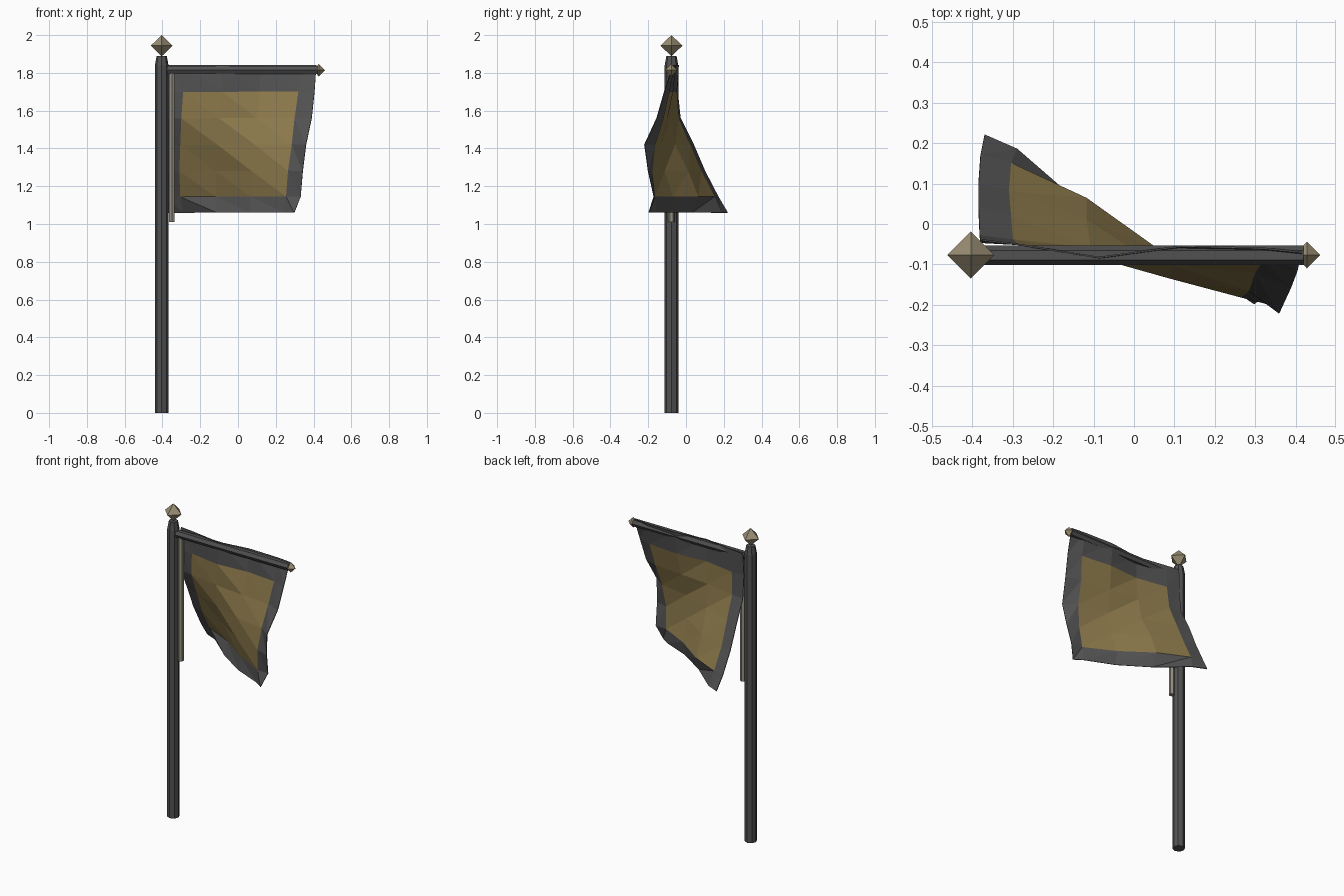
import bpy, bmesh
from math import pi
from mathutils import Matrix

if "Cube" in bpy.data.objects:
    bpy.data.objects.remove(bpy.data.objects["Cube"])


def mat(name, rgb):
    m = bpy.data.materials.new(name)
    m.diffuse_color = (*rgb, 1)
    m.use_nodes = True
    m.node_tree.nodes["Principled BSDF"].inputs["Base Color"].default_value = m.diffuse_color
    return m


IRON = mat("iron", (0.085, 0.083, 0.083))
BRASS = mat("brass", (0.32, 0.27, 0.17))
GREY = mat("grey_cloth", (0.085, 0.083, 0.083))
GOLD = mat("gold_cloth", (0.26, 0.19, 0.07))
WOOD = mat("pale_rod", (0.30, 0.28, 0.23))


def finish(bm, name, *mats):
    me = bpy.data.meshes.new(name)
    bm.to_mesh(me)
    bm.free()
    ob = bpy.data.objects.new(name, me)
    bpy.context.collection.objects.link(ob)
    for m in mats:
        me.materials.append(m)
    return ob


def turned(name, profile, sides, loc, material, rot=None, turn=0.0):
    """Stack rings (radius, height) along z, bridge them, then place."""
    bm = bmesh.new()
    for (r1, z1), (r2, z2) in zip(profile, profile[1:]):
        m = Matrix.Translation((0, 0, (z1 + z2) / 2)) @ Matrix.Rotation(turn, 4, 'Z')
        bmesh.ops.create_cone(bm, segments=sides, radius1=r1, radius2=r2,
                              depth=z2 - z1, matrix=m, cap_ends=False)
    bmesh.ops.remove_doubles(bm, verts=bm.verts, dist=1e-4)
    bmesh.ops.holes_fill(bm, edges=[e for e in bm.edges if e.is_boundary], sides=0)
    bmesh.ops.recalc_face_normals(bm, faces=bm.faces)
    m = Matrix.Translation(loc)
    bm.transform(m @ rot if rot else m)
    return finish(bm, name, material)


PX, PY = -0.404, -0.077
ALONG_X = Matrix.Rotation(pi / 2, 4, 'Y')

# Octagonal pole with tapered tip
turned("pole", [(0.036, 0), (0.036, 1.84), (0.027, 1.89)], 8, (PX, PY, 0), IRON)
# Crossbar
turned("crossbar", [(0.024, -0.39), (0.024, 0.42)], 6, (0, PY, 1.815), IRON, ALONG_X)
# Diamond finials
turned("pole_finial", [(0, -0.056), (0.058, 0), (0, 0.056)], 4, (PX, PY, 1.944), BRASS)
turned("crossbar_finial", [(0, -0.03), (0.033, 0), (0, 0.033)], 4, (0.428, PY, 1.814), BRASS, ALONG_X)
# Hanging side rod
turned("side_rod", [(0.017, 1.01), (0.017, 1.81)], 6, (-0.35, PY, 0), WOOD)

# Cloth: columns of x and y per row, from the top edge down
ROW_Z = [1.842, 1.70, 1.56, 1.42, 1.28, 1.145, 1.06]
EDGE_X = [(-0.375, -0.29, 0.32, 0.415), (-0.38, -0.29, 0.32, 0.405), (-0.382, -0.30, 0.30, 0.39),
          (-0.385, -0.305, 0.285, 0.36), (-0.385, -0.31, 0.265, 0.343),
          (-0.38, -0.305, 0.255, 0.332), (-0.37, -0.29, 0.245, 0.298)]
ROW_Y = [(-0.04, -0.05, -0.083, -0.055, -0.06, -0.07),
         (-0.045, -0.05, -0.085, -0.07, -0.09, -0.115),
         (-0.03, -0.04, -0.08, -0.10, -0.12, -0.155),
         (0.04, 0.02, -0.06, -0.133, -0.165, -0.22),
         (0.10, 0.08, 0.01, -0.115, -0.18, -0.20),
         (0.17, 0.15, 0.063, -0.07, -0.165, -0.17),
         (0.22, 0.185, 0.03, -0.085, -0.16, -0.197)]
bm = bmesh.new()
grid = []
for z, (a, b, c, d), ys in zip(ROW_Z, EDGE_X, ROW_Y):
    xs = (a, b, b + (c - b) / 3, b + (c - b) * 2 / 3, c, d)
    grid.append([bm.verts.new((x, y, z)) for x, y in zip(xs, ys)])
for r in range(6):
    for c in range(5):
        tl, tr = grid[r][c], grid[r][c + 1]
        bl, br = grid[r + 1][c], grid[r + 1][c + 1]
        for tri in ((tl, bl, br), (tl, br, tr)):
            f = bm.faces.new(tri)
            f.material_index = int(0 < r < 5 and 0 < c < 4)
flag = finish(bm, "flag_cloth", GREY, GOLD)
thick = flag.modifiers.new("thickness", 'SOLIDIFY')
thick.thickness = 0.004
thick.offset = 0
